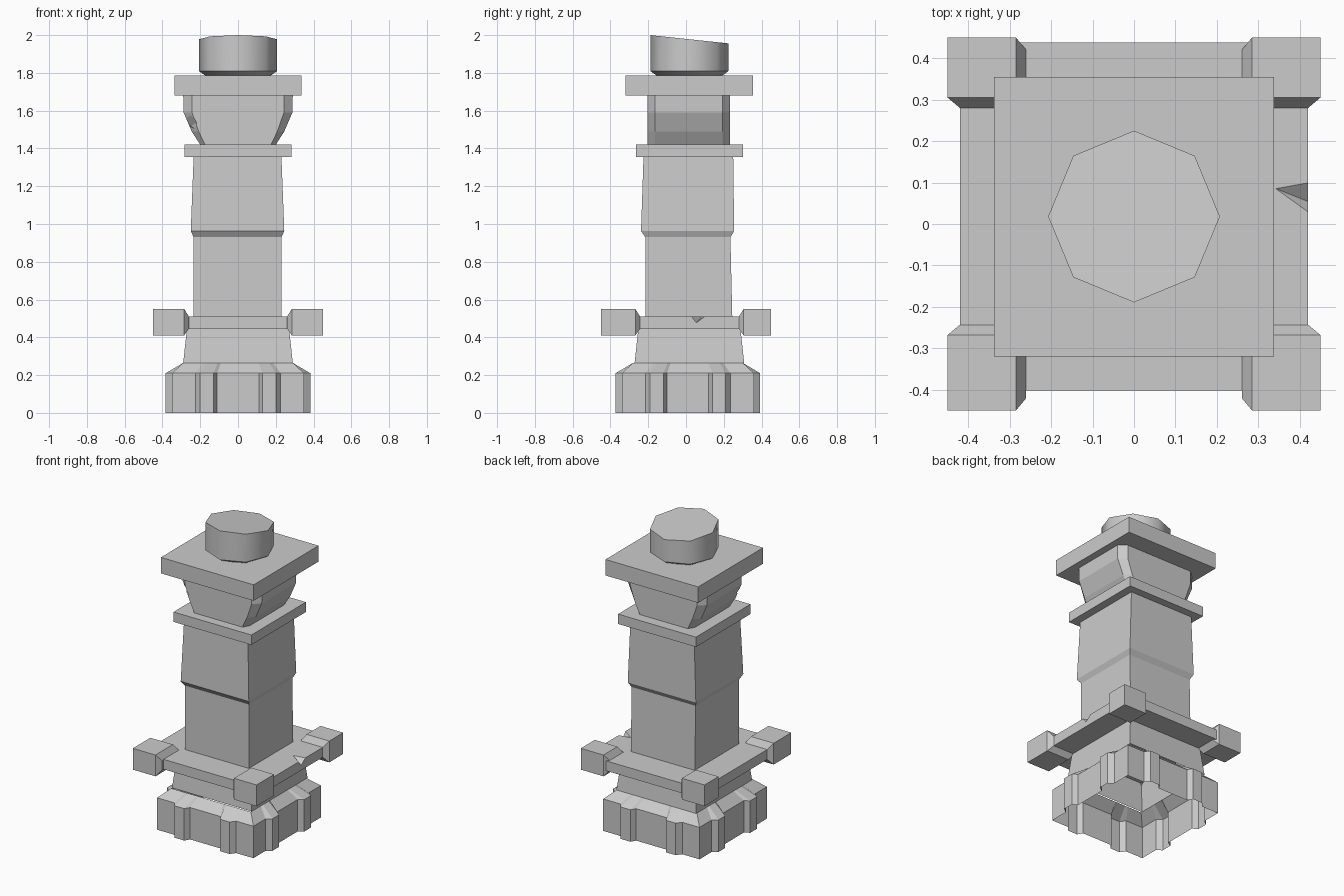
import bpy
import bmesh
from math import cos, sin, pi, radians

if "Cube" in bpy.data.objects:
    bpy.data.objects.remove(bpy.data.objects["Cube"], do_unlink=True)

stone = bpy.data.materials.new("grey_stone")
stone.use_nodes = True
GREY = (0.6, 0.6, 0.6, 1)
stone.diffuse_color = GREY
stone.node_tree.nodes["Principled BSDF"].inputs["Base Color"].default_value = GREY

YC = 0.018  # the pillar sits slightly behind the centre


def finish(name, bm):
    mesh = bpy.data.meshes.new(name)
    bm.to_mesh(mesh)
    bm.free()
    mesh.materials.append(stone)
    obj = bpy.data.objects.new(name, mesh)
    bpy.context.collection.objects.link(obj)
    return obj


def loft(name, rings, bottom=True, top=True):
    """Skin counter-clockwise rings of equal length from bottom to top."""
    bm = bmesh.new()
    loops = [[bm.verts.new(p) for p in ring] for ring in rings]
    n = len(loops[0])
    for a, b in zip(loops, loops[1:]):
        for i in range(n):
            j = (i + 1) % n
            bm.faces.new((a[i], a[j], b[j], b[i]))
    if bottom:
        bm.faces.new(loops[0][::-1])
    if top:
        bm.faces.new(loops[-1])
    return finish(name, bm)


def rect(x0, x1, y0, y1, z):
    return [(x0, y0, z), (x1, y0, z), (x1, y1, z), (x0, y1, z)]


def square(half, z):
    return rect(-half, half, YC - half, YC + half, z)


def slab(name, half, z0, z1):
    return loft(name, [square(half, z0), square(half, z1)])


def hull(name, points):
    bm = bmesh.new()
    for p in points:
        bm.verts.new(p)
    res = bmesh.ops.convex_hull(bm, input=bm.verts[:])
    loose = [v for v in bm.verts if not v.link_faces]
    bmesh.ops.delete(bm, geom=loose, context="VERTS")
    bmesh.ops.recalc_face_normals(bm, faces=bm.faces[:])
    bmesh.ops.dissolve_limit(bm, angle_limit=radians(1),
                             verts=bm.verts[:], edges=bm.edges[:])
    return finish(name, bm)


def chip(obj, points):
    """Break a piece off an object."""
    cutter = hull("chip_cutter", points)
    cutter.hide_render = True
    mod = obj.modifiers.new("chip", "BOOLEAN")
    mod.operation = "DIFFERENCE"
    mod.solver = "EXACT"
    mod.object = cutter
    bpy.context.view_layer.objects.active = obj
    bpy.ops.object.modifier_apply(modifier=mod.name)
    bpy.data.objects.remove(cutter, do_unlink=True)


# Ribbed base, an open shell with two ribs on each side
SIDE = [(-.35, .35), (-.225, .35), (-.2, .383), (-.13, .383), (-.11, .35),
        (.11, .35), (.13, .383), (.2, .383), (.225, .35)]


def base_ring(z, taper=None):
    ring = []
    for k in range(4):
        c, s = round(cos(k * pi / 2)), round(sin(k * pi / 2))
        for t, d in SIDE:
            if taper:
                t, d = t * taper / .35, taper
            ring.append((t * c + d * s, t * s - d * c + .01, z))
    return ring


loft("ribbed_base", [base_ring(0), base_ring(.21), base_ring(.265, .29)],
     bottom=False, top=False)

# Plinth under the ledge
loft("plinth", [square(.29, .265), square(.27, .45)], bottom=False, top=False)

# Ledge with a chipped edge
ledge = slab("ledge", .42, .445, .51)
chip(ledge, [(.33, .09, .515), (.43, .108, .515), (.43, .018, .515), (.43, .05, .473)])

# Corner blocks, each swelling into the ledge
for sx, side in ((-1, "right"), (1, "left")):
    for sy, end, inner in ((-1, "front", .268), (1, "back", .305)):
        pts = [(sx * x, sy * y, z) for x in (.285, .45) for y in (inner, .45)
               for z in (.41, .55)]
        pts += [(sx * x, sy * y, z) for x in (.26, .42) for y in (inner - .025, .42)
                for z in (.445, .51)]
        hull(f"{end}_{side}_corner_block", pts)

# Shaft with a stepped upper half
loft("shaft", [rect(-.235, .23, -.215, .245, .51),
               rect(-.235, .23, -.215, .235, .93),
               rect(-.25, .245, -.238, .255, .963),
               rect(-.235, .23, -.225, .25, 1.355)])

slab("shaft_collar", .283, 1.355, 1.42)


# Curved capital with chamfered corners and one broken corner
def capital_ring(x, z, cut):
    y0, y1, c = -.205, .232, .04
    return [(-x + cut, y0, z), (x - cut, y0, z), (x, y0 + c, z), (x, y1 - c, z),
            (x - cut, y1, z), (-x + cut, y1, z), (-x, y1 - c, z), (-x, y0 + c, z)]


capital = loft("capital", [capital_ring(.2, 1.42, .025), capital_ring(.245, 1.49, .037),
                           capital_ring(.288, 1.59, .045), capital_ring(.29, 1.68, .047)])
chip(capital, [(-.25, -.22, 1.61), (-.21, -.22, 1.54), (-.21, -.22, 1.49),
               (-.27, -.22, 1.51), (-.31, -.16, 1.58), (-.25, -.15, 1.52)])

slab("top_plate", .337, 1.68, 1.785)


# Eight-sided stub with a slanted top
def octagon(r, z, slope=0):
    pts = [(r * cos(k * pi / 4), r * sin(k * pi / 4)) for k in range(8)]
    return [(x, y + YC, z - slope * y) for x, y in pts]


stub = loft("top_stub", [octagon(.172, 1.785), octagon(.207, 1.81),
                         octagon(.207, 1.978, .106)])
bpy.ops.object.select_all(action="DESELECT")
stub.select_set(True)
bpy.context.view_layer.objects.active = stub
bpy.ops.object.shade_smooth_by_angle(angle=radians(47))
